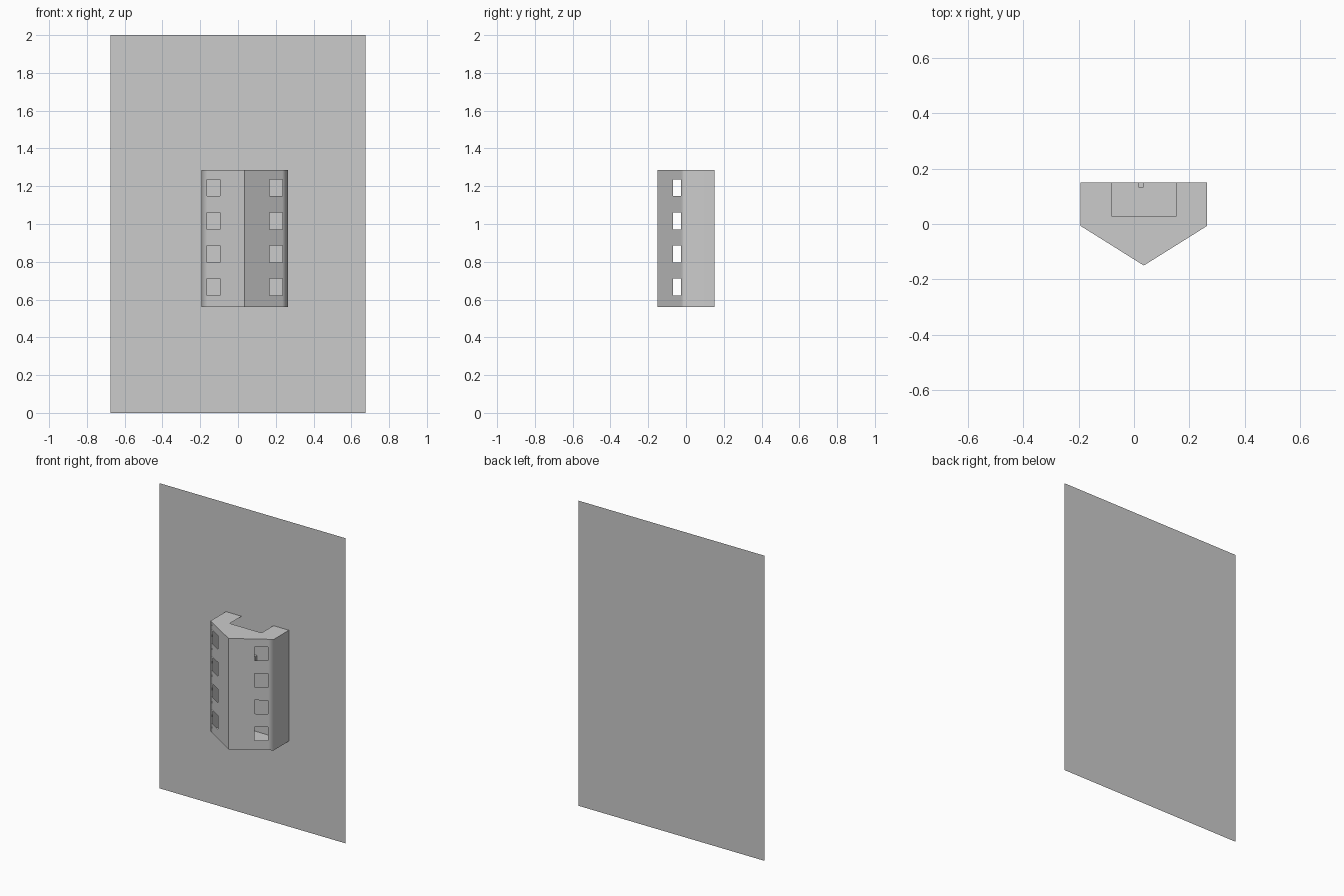
import bpy, bmesh, math

if "Cube" in bpy.data.objects:
    bpy.data.objects.remove(bpy.data.objects["Cube"])

BACK, Z0, Z1 = 0.15, 0.56, 1.287
LEFT, TIP, RIGHT, SHOULDER = -0.193, 0.0355, 0.264, -0.007
WINDOW_Z = [0.622, 0.797, 0.972, 1.147]
WINDOW_H = 0.089


def make_object(name, bm):
    mesh = bpy.data.meshes.new(name)
    bm.to_mesh(mesh)
    bm.free()
    obj = bpy.data.objects.new(name, mesh)
    bpy.context.collection.objects.link(obj)
    return obj


def flat_face(name, points):
    bm = bmesh.new()
    bm.faces.new([bm.verts.new(p) for p in points])
    return make_object(name, bm)


# Backing wall: a single upright sheet
flat_face("wall_sheet", [(-0.675, BACK, 0), (0.675, BACK, 0),
                         (0.675, BACK, 2), (-0.675, BACK, 2)])


# Pointed bay shell: sides and two slanted fronts, with window openings left out
def slant(x):
    t = abs(x - TIP) / (RIGHT - TIP)
    return (x, -0.15 + t * (SHOULDER + 0.15))


profile = [(LEFT, BACK), slant(LEFT), slant(-0.164), slant(-0.096), slant(TIP),
           slant(0.167), slant(0.235), slant(RIGHT), (RIGHT, BACK)]
levels = [Z0] + [z for w in WINDOW_Z for z in (w, w + WINDOW_H)] + [Z1]
bm = bmesh.new()
grid = [[bm.verts.new((x, y, z)) for x, y in profile] for z in levels]
for r in range(len(levels) - 1):
    for c in range(len(profile) - 1):
        if c in (2, 5) and r % 2 == 1:
            continue
        bm.faces.new((grid[r][c], grid[r][c + 1], grid[r + 1][c + 1], grid[r + 1][c]))
shell = make_object("bay_shell", bm)
bpy.context.view_layer.objects.active = shell
shell.select_set(True)
bpy.ops.object.shade_smooth_by_angle(angle=math.radians(60))
normals = shell.modifiers.new("weighted_normals", 'WEIGHTED_NORMAL')
normals.keep_sharp = True

# Floor, and the roof with a rectangular notch at the back
outline = [(LEFT, BACK), slant(LEFT), slant(TIP), slant(RIGHT), (RIGHT, BACK)]
notch = [(0.152, BACK), (0.152, 0.027), (-0.079, 0.027), (-0.079, BACK)]
flat_face("bay_floor", [(x, y, Z0) for x, y in reversed(outline)])
flat_face("bay_roof", [(x, y, Z1) for x, y in outline + notch])

# Small peg on the wall inside the bay
bm = bmesh.new()
bmesh.ops.create_cube(bm, size=1)
bmesh.ops.scale(bm, vec=(0.018, 0.018, 0.04), verts=bm.verts)
bmesh.ops.translate(bm, vec=(0.025, BACK - 0.009, 1.04), verts=bm.verts)
make_object("wall_peg", bm)
